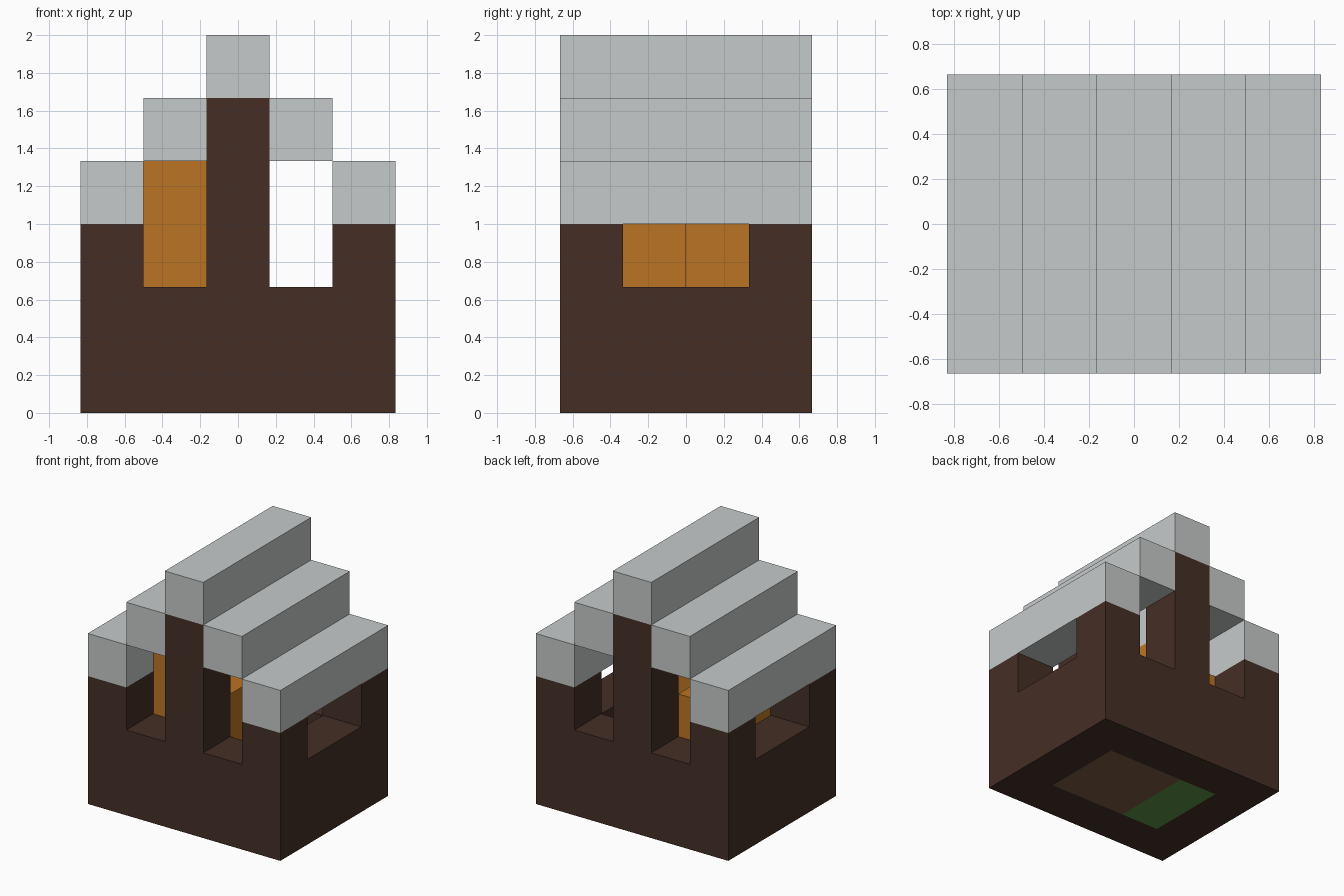
import bpy
import bmesh
from mathutils import Vector

cube = bpy.data.objects.get("Cube")
if cube:
    bpy.data.objects.remove(cube, do_unlink=True)

CELL = 1 / 3
NX, NY = 5, 4
AXES = [Vector(a) for a in ((1, 0, 0), (0, 1, 0), (0, 0, 1))]


def linear(c):
    c /= 255
    return c / 12.92 if c <= 0.04045 else ((c + 0.055) / 1.055) ** 2.4


def material(name, rgb):
    colour = [linear(c) for c in rgb] + [1]
    mat = bpy.data.materials.new(name)
    mat.diffuse_color = colour
    mat.use_nodes = True
    bsdf = mat.node_tree.nodes["Principled BSDF"]
    bsdf.inputs["Base Color"].default_value = colour
    bsdf.inputs["Roughness"].default_value = 0.9
    return mat


def block(xs, ys, zs):
    """Set of grid cells filling the given ranges."""
    return {(x, y, z) for x in xs for y in ys for z in zs}


def build(name, cells, mat):
    """Outer skin of a group of grid cells, as one flat-faced mesh."""
    bm = bmesh.new()
    for cell in sorted(cells):
        centre = Vector(cell) + Vector((0.5 - NX / 2, 0.5 - NY / 2, 0.5))
        for i, axis in enumerate(AXES):
            for sign in (-1, 1):
                step = axis * sign
                if tuple(int(c + s) for c, s in zip(cell, step)) in cells:
                    continue
                u = AXES[(i + 1) % 3] / 2
                v = AXES[(i + 2) % 3] / 2 * sign
                mid = centre + step / 2
                corners = (mid - u - v, mid + u - v, mid + u + v, mid - u + v)
                bm.faces.new([bm.verts.new(p * CELL) for p in corners])
    bmesh.ops.remove_doubles(bm, verts=bm.verts, dist=0.001)
    bmesh.ops.dissolve_limit(bm, angle_limit=0.01, verts=bm.verts, edges=bm.edges)
    mesh = bpy.data.meshes.new(name)
    bm.to_mesh(mesh)
    bm.free()
    mesh.materials.append(mat)
    obj = bpy.data.objects.new(name, mesh)
    bpy.context.collection.objects.link(obj)


wood = material("dark brown wood", (69, 47, 37))
stone = material("pale grey roof", (198, 202, 202))
straw = material("orange hay", (187, 116, 36))
earth = material("brown earth", (123, 90, 67))
grass = material("green grass", (93, 148, 70))

inner_x, inner_y = range(1, NX - 1), range(1, NY - 1)

# Walls: low ring, corner posts up to the eaves, gable posts up to the ridge
walls = block(range(NX), range(NY), range(2)) - block(inner_x, inner_y, range(2))
walls |= block((0, NX - 1), (0, NY - 1), (2,))
walls |= block((2,), (0, NY - 1), range(2, 5))
build("walls", walls, wood)

# Stepped roof: one beam per column, rising to the ridge
for x, side in enumerate(("right_eave", "right_slope", "ridge", "left_slope", "left_eave")):
    build("roof_" + side, block((x,), range(NY), (5 - abs(x - 2),)), stone)

# Floor inside the walls
build("earth_floor", block((2, 3), inner_y, (0,)), earth)
build("grass_floor", block((1,), inner_y, (0,)), grass)

# Stacked bales in the corner
bales = block((1,), (1,), (1, 2, 3)) | block((1,), (2,), (1, 2)) | block((2,), (1,), (1, 2))
build("hay_stack", bales, straw)
